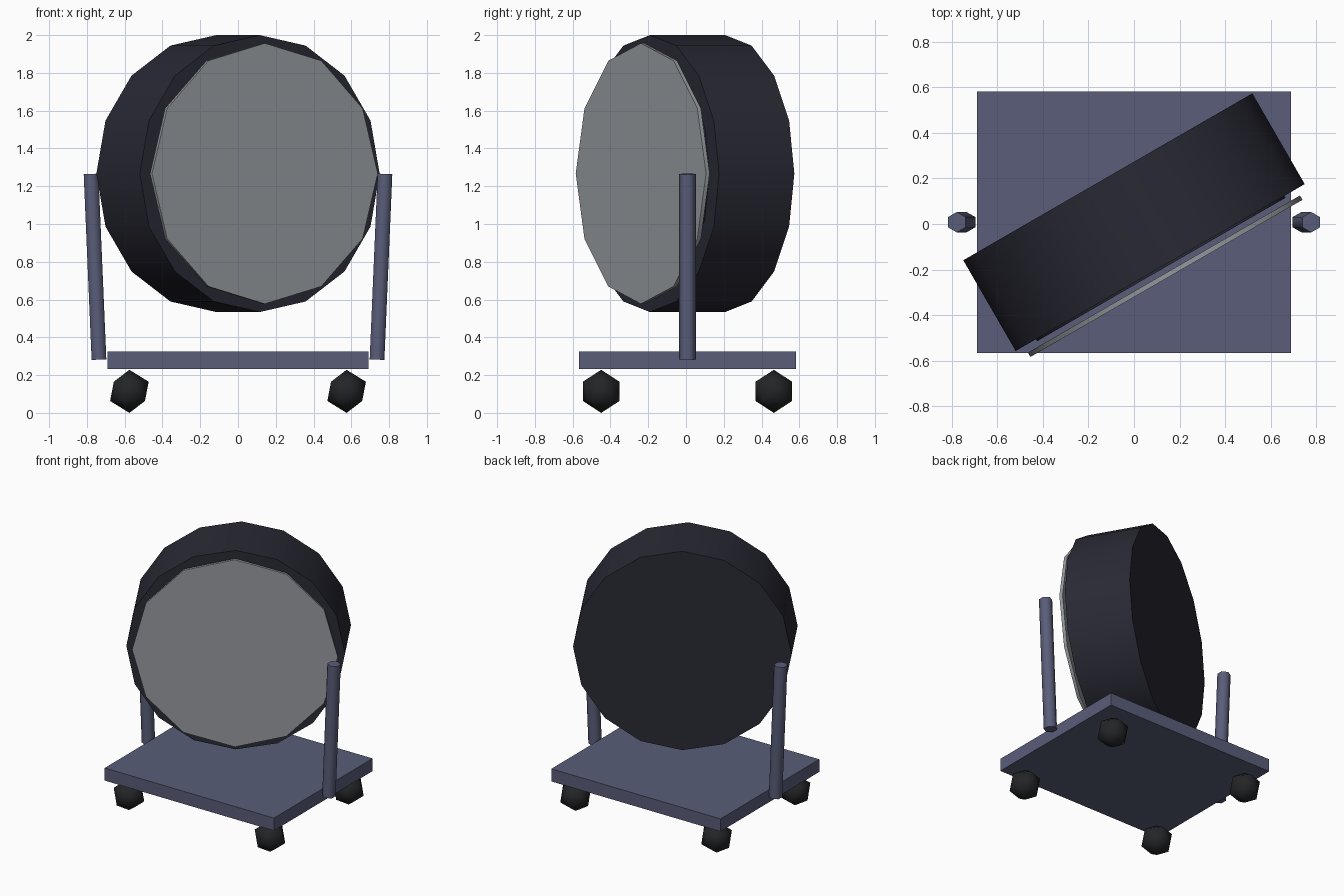
import bpy
from math import radians, sin, cos, atan2, hypot

if "Cube" in bpy.data.objects:
    bpy.data.objects.remove(bpy.data.objects["Cube"])

Y0 = 0.008                 # shared depth centre of stand and drum
TURN = radians(30)         # drum is swivelled on its stand


def material(name, rgb):
    m = bpy.data.materials.new(name)
    m.diffuse_color = (*rgb, 1)
    m.use_nodes = True
    m.node_tree.nodes["Principled BSDF"].inputs["Base Color"].default_value = m.diffuse_color
    return m


frame_mat = material("slate_blue", (0.10, 0.11, 0.19))
shell_mat = material("dark_navy", (0.022, 0.022, 0.035))
grille_mat = material("light_grey", (0.30, 0.32, 0.34))
rubber_mat = material("black_rubber", (0.017, 0.018, 0.02))


def finish(name, mat, smooth=None):
    ob = bpy.context.object
    ob.name = name
    ob.data.materials.append(mat)
    if smooth:
        bpy.ops.object.shade_smooth_by_angle(angle=radians(smooth))
    return ob


def drum_disc(name, mat, sides, radius, back, front):
    """Disc on the drum axis, between two distances from the drum centre."""
    d = (back + front) / 2
    bpy.ops.mesh.primitive_cylinder_add(
        vertices=sides, radius=radius, depth=front - back,
        location=(d * sin(TURN), Y0 - d * cos(TURN), 1.267),
        rotation=(radians(90), 0, TURN))
    finish(name, mat, 35)


# Drum housing, shallow front lip and grille
drum_disc("drum_housing", shell_mat, 16, 0.733, -0.23, 0.23)
drum_disc("drum_front_lip", shell_mat, 16, 0.63, 0.225, 0.24)
drum_disc("front_grille", grille_mat, 12, 0.69, 0.263, 0.285)

# Base plate
bpy.ops.mesh.primitive_cube_add(size=1, location=(0, Y0, 0.278))
base = finish("base_plate", frame_mat)
base.scale = (1.38, 1.15, 0.093)

for side, sx in (("left", -1), ("right", 1)):
    # Hexagonal posts leaning outwards
    x0, z0, x1, z1 = 0.736, 0.282, 0.778, 1.265
    bpy.ops.mesh.primitive_cylinder_add(
        vertices=6, radius=0.045, depth=hypot(x1 - x0, z1 - z0),
        location=(sx * (x0 + x1) / 2, Y0, (z0 + z1) / 2),
        rotation=(0, sx * atan2(x1 - x0, z1 - z0), 0))
    finish(side + "_post", frame_mat, 65)
    # Faceted caster balls
    for end, sy in (("front", -1), ("back", 1)):
        bpy.ops.mesh.primitive_ico_sphere_add(
            subdivisions=1, radius=0.114,
            location=(sx * 0.575, Y0 + sy * 0.457, 0.114))
        finish(f"{end}_{side}_caster", rubber_mat, 60)
